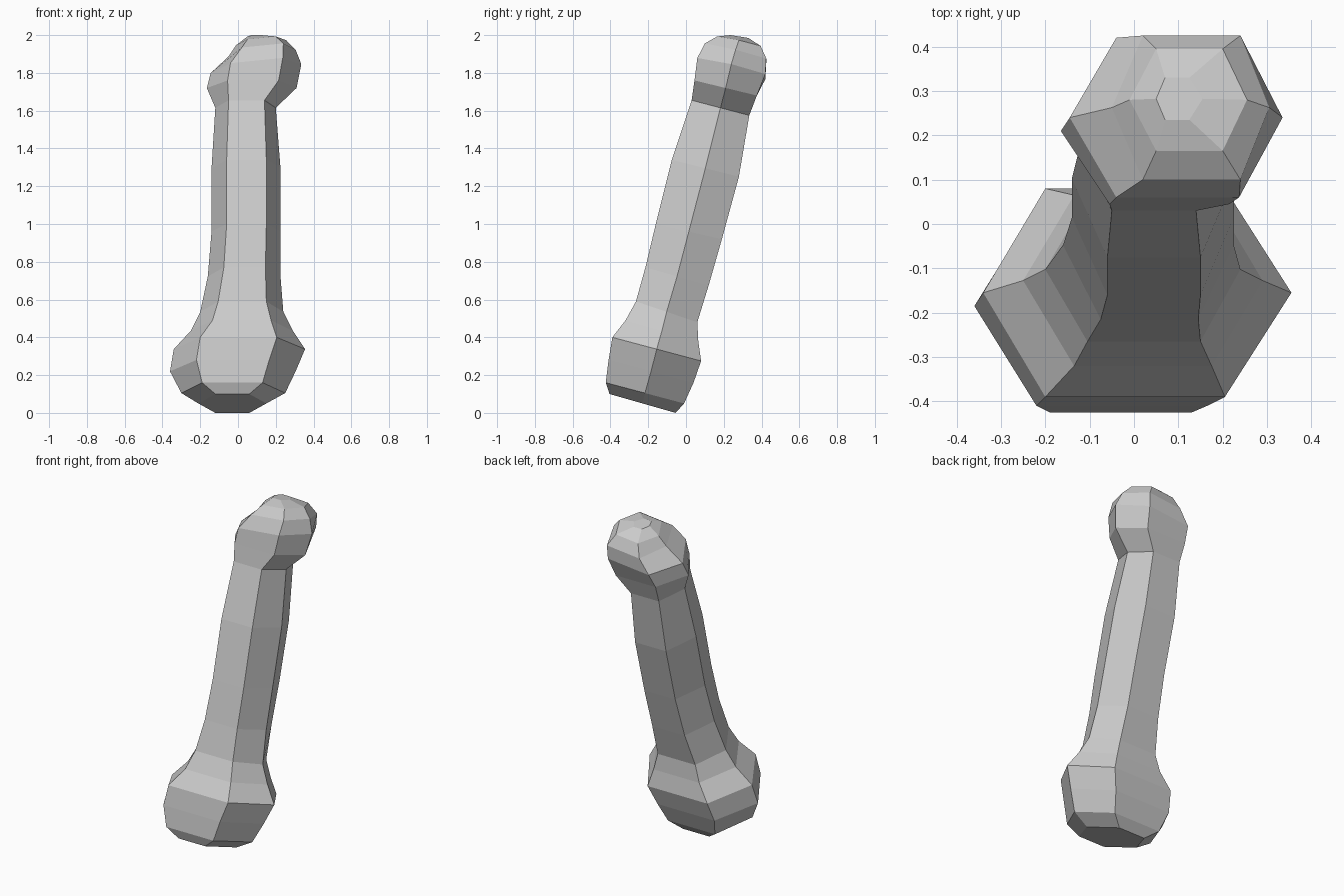
import bpy, bmesh

# Tilted hexagonal rings, bottom to top:
# left x, front-left x, front-right x, right x, front y, front z, back y, back z
RINGS = [
    (-.21, -.12, .06, .15, -.405, .10, -.055, 0),
    (-.30, -.19, .13, .25, -.425, .16, -.01, .05),
    (-.36, -.22, .165, .305, -.41, .28, .04, .16),
    (-.34, -.20, .205, .355, -.39, .40, .08, .275),
    (-.25, -.135, .175, .29, -.32, .49, .065, .38),
    (-.20, -.105, .15, .24, -.265, .59, .06, .48),
    (-.16, -.075, .145, .225, -.215, .77, .12, .675),
    (-.14, -.06, .15, .225, -.16, 1.0, .19, .92),
    (-.14, -.06, .15, .225, -.075, 1.34, .28, 1.25),
    (-.12, -.05, .14, .20, .03, 1.655, .335, 1.575),
    (-.165, -.055, .215, .31, .045, 1.76, .375, 1.68),
    (-.145, -.04, .237, .335, .06, 1.865, .42, 1.78),
    (-.05, .02, .24, .305, .10, 1.945, .425, 1.865),
    (-.01, .05, .20, .255, .165, 1.985, .395, 1.935),
    (.05, .07, .125, .155, .235, 2.0, .33, 1.985),
]


def ring_points(i, ring):
    xl, xfl, xfr, xr, yf, zf, yb, zb = ring
    ym, zm = (yf + yb) / 2, (zf + zb) / 2
    # the three head rings also lean sideways
    lean = 0.1 if 11 <= i <= 13 else 0.0
    xc = (xl + xr) / 2
    pts = [(xl, ym, zm), (xfl, yf, zf), (xfr, yf, zf),
           (xr, ym, zm), (xfr, yb, zb), (xfl, yb, zb)]
    return [(x, y, min(2.0, z + lean * (x - xc))) for x, y, z in pts]


# Bone shaft with both knobs, lofted through the rings
bm = bmesh.new()
loops = [[bm.verts.new(p) for p in ring_points(i, r)] for i, r in enumerate(RINGS)]
for a, b in zip(loops, loops[1:]):
    for k in range(6):
        n = (k + 1) % 6
        bm.faces.new((a[k], a[n], b[n], b[k]))
bm.faces.new(loops[0][::-1])
bm.faces.new(loops[-1])
bmesh.ops.recalc_face_normals(bm, faces=bm.faces[:])

mesh = bpy.data.meshes.new("bone")
bm.to_mesh(mesh)
bm.free()
bone = bpy.data.objects.new("bone", mesh)
bpy.context.collection.objects.link(bone)
